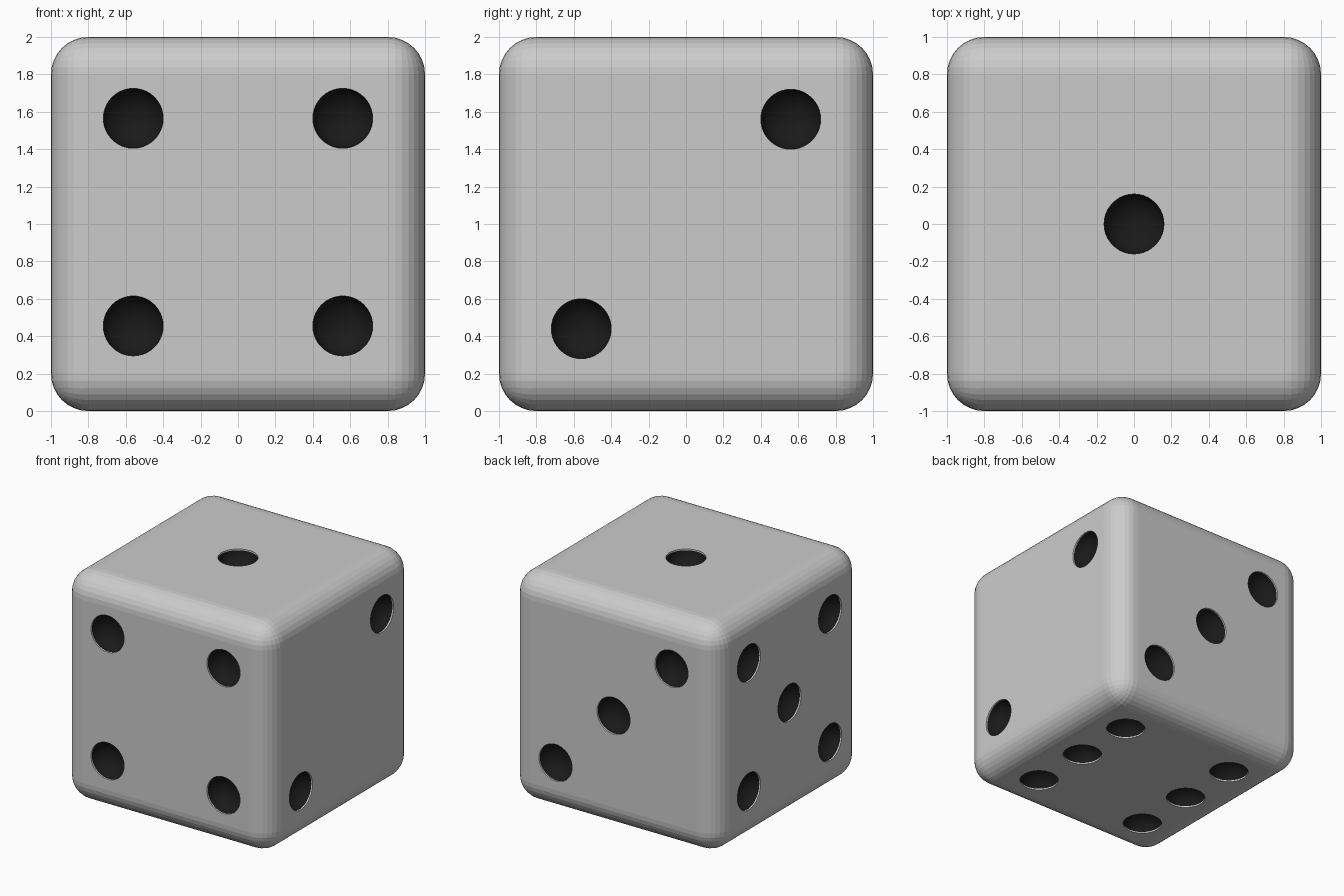
import bpy, bmesh, math
from mathutils import Matrix, Vector

if "Cube" in bpy.data.objects:
    bpy.data.objects.remove(bpy.data.objects["Cube"])

S, R, RIM, DEPTH, SEG = 0.56, 0.16, 0.012, 0.13, 40


def make_object(name, bm):
    mesh = bpy.data.meshes.new(name)
    bm.to_mesh(mesh)
    bm.free()
    obj = bpy.data.objects.new(name, mesh)
    bpy.context.collection.objects.link(obj)
    return obj


# Pip positions: (outward normal, centre) relative to the cube's middle
spots = []


def add_spots(normal, points):
    spots.extend((Vector(normal), Vector(p)) for p in points)


add_spots((0, 0, 1), [(0, 0, 1)])
add_spots((1, 0, 0), [(1, S, S), (1, -S, -S)])
add_spots((0, 1, 0), [(S, 1, -S), (0, 1, 0), (-S, 1, S)])
add_spots((0, -1, 0), [(x, -1, z) for x in (-S, S) for z in (-0.545, 0.565)])
add_spots((-1, 0, 0), [(-1, y, z) for y in (-S, S) for z in (-S, S)] + [(-1, 0, 0)])
add_spots((0, 0, -1), [(x, y, -1) for x in (-S, S) for y in (-S, 0, S)])


def frame(normal, centre):
    return Matrix.Translation(centre) @ normal.to_track_quat('Z', 'Y').to_matrix().to_4x4()


# Rounded cube body
bm = bmesh.new()
bmesh.ops.create_cube(bm, size=2)
bmesh.ops.bevel(bm, geom=bm.edges[:], offset=0.2, segments=8, profile=0.5,
                affect='EDGES', clamp_overlap=True)
body = make_object("body", bm)

# Shallow round cutters open the holes
bm = bmesh.new()
for n, c in spots:
    h = 0.05 + RIM
    m = frame(n, c) @ Matrix.Translation((0, 0, h / 2 - RIM))
    bmesh.ops.create_cone(bm, cap_ends=True, segments=SEG, radius1=R, radius2=R,
                          depth=h, matrix=m)
cutter = make_object("hole_cutter", bm)
cutter.hide_render = True

mod = body.modifiers.new("holes", 'BOOLEAN')
mod.operation, mod.solver, mod.object = 'DIFFERENCE', 'EXACT', cutter
dg = bpy.context.evaluated_depsgraph_get()
cut = bpy.data.meshes.new_from_object(body.evaluated_get(dg))
body.modifiers.clear()
bpy.data.objects.remove(cutter)

# Remove the hole floors, which the bowls replace
bm = bmesh.new()
bm.from_mesh(cut)
floors = []
for f in bm.faces:
    p = f.calc_center_median()
    for n, c in spots:
        d = p - c
        if d.length < R and d.dot(n) < -RIM * 0.9:
            floors.append(f)
            break
bmesh.ops.delete(bm, geom=floors, context='FACES')
bm.to_mesh(body.data)
bm.free()

# Dark concave bowls
bm = bmesh.new()
RINGS = 8
for n, c in spots:
    m = frame(n, c)
    rings = []
    for i in range(RINGS):
        a = math.pi / 2 * i / RINGS
        r, z = R * math.cos(a), -RIM - (DEPTH - RIM) * math.sin(a)
        rings.append([bm.verts.new(m @ Vector((r * math.cos(2 * math.pi * k / SEG),
                                               r * math.sin(2 * math.pi * k / SEG), z)))
                      for k in range(SEG)])
    pole = bm.verts.new(m @ Vector((0, 0, -DEPTH)))
    for k in range(SEG):
        j = (k + 1) % SEG
        for a, b in zip(rings, rings[1:]):
            bm.faces.new((a[k], a[j], b[j], b[k]))
        bm.faces.new((rings[-1][k], rings[-1][j], pole))
    bm.normal_update()
    for f in bm.faces:
        if (f.calc_center_median() - c).length < R * 1.05 and f.normal.dot(n) < 0:
            f.normal_flip()
for f in bm.faces:
    f.smooth = True
pips = make_object("pips", bm)
dark = bpy.data.materials.new("dark")
dark.diffuse_color = (0.01, 0.01, 0.01, 1)
dark.use_nodes = True
dark.node_tree.nodes["Principled BSDF"].inputs["Base Color"].default_value = dark.diffuse_color
pips.data.materials.append(dark)

# Stand the die on the ground
for o in (body, pips):
    o.data.transform(Matrix.Translation((0, 0, 1)))
